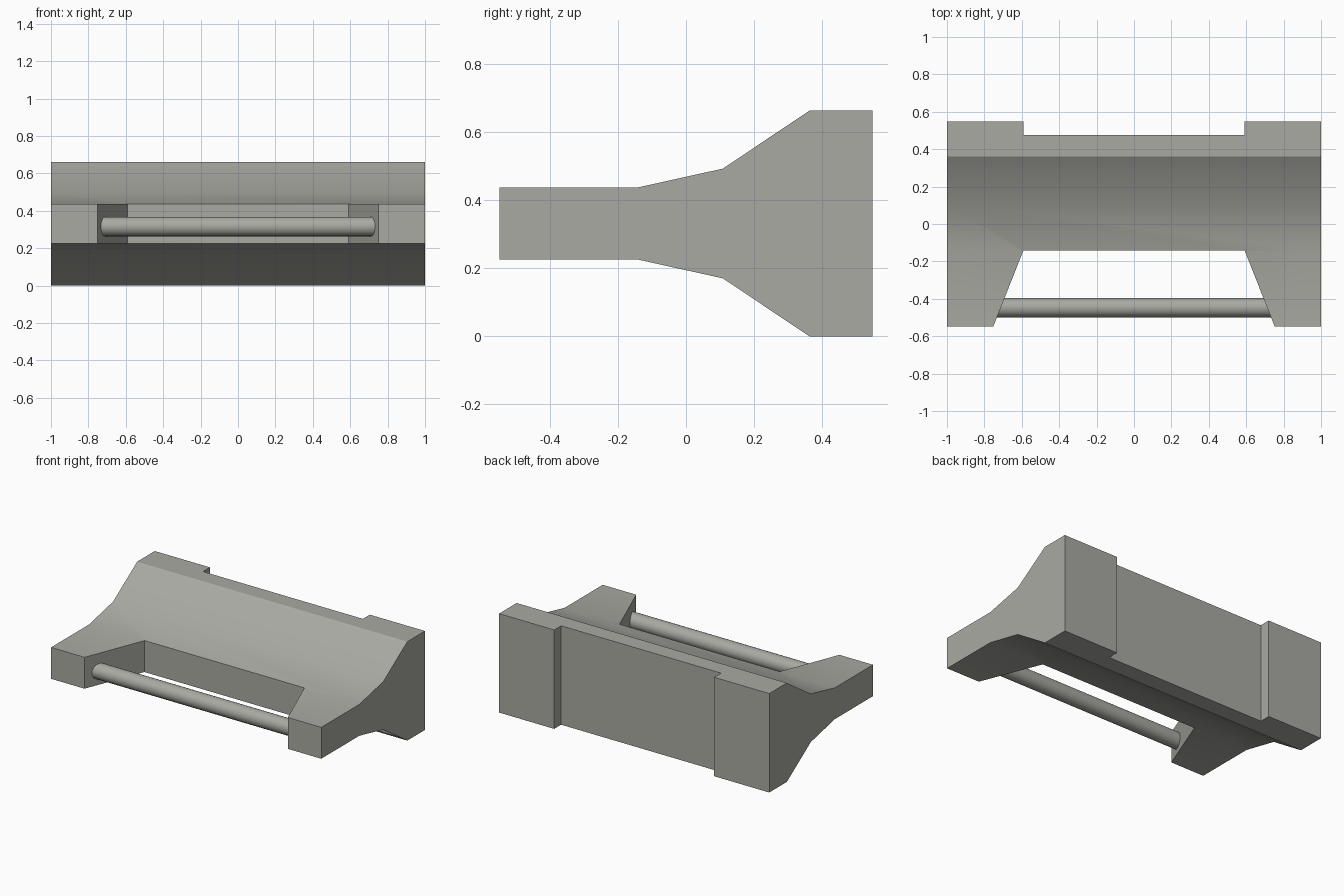
import bpy, bmesh, math
from mathutils import Vector

if "Cube" in bpy.data.objects:
    bpy.data.objects.remove(bpy.data.objects["Cube"])

grey = bpy.data.materials.new("warm_grey")
grey.diffuse_color = (0.40, 0.40, 0.365, 1)
grey.use_nodes = True
grey.node_tree.nodes["Principled BSDF"].inputs["Base Color"].default_value = grey.diffuse_color


def prism(name, points, vector):
    """Closed solid: a flat outline swept along a vector."""
    bm = bmesh.new()
    face = bm.faces.new([bm.verts.new(p) for p in points])
    swept = bmesh.ops.extrude_face_region(bm, geom=[face], use_keep_orig=True)
    verts = [g for g in swept["geom"] if isinstance(g, bmesh.types.BMVert)]
    bmesh.ops.translate(bm, verts=verts, vec=Vector(vector))
    bmesh.ops.recalc_face_normals(bm, faces=bm.faces)
    mesh = bpy.data.meshes.new(name)
    bm.to_mesh(mesh)
    bm.free()
    mesh.materials.append(grey)
    obj = bpy.data.objects.new(name, mesh)
    bpy.context.collection.objects.link(obj)
    return obj


def activate(obj):
    bpy.ops.object.select_all(action='DESELECT')
    obj.select_set(True)
    bpy.context.view_layer.objects.active = obj


def cut(obj, cutter):
    mod = obj.modifiers.new("cut", 'BOOLEAN')
    mod.operation, mod.solver, mod.object = 'DIFFERENCE', 'EXACT', cutter
    activate(obj)
    bpy.ops.object.modifier_apply(modifier=mod.name)
    bpy.data.objects.remove(cutter)


# Flared body: upper half of the side profile, mirrored about mid height
mid = 0.331
upper = [(-0.548, 0.436), (-0.145, 0.436), (0.108, 0.492), (0.362, 0.662), (0.548, 0.662)]
profile = upper + [(y, 2 * mid - z) for y, z in reversed(upper)]
body = prism("body", [(-1, y, z) for y, z in profile], (2, 0, 0))

# Tapered opening between the front arms
slope = (0.752 - 0.592) / (0.548 - 0.143)
x_out = 0.752 + 0.1 * slope
opening = [(-0.592, -0.143), (0.592, -0.143), (x_out, -0.648), (-x_out, -0.648)]
cut(body, prism("opening_cutter", [(x, y, -0.1) for x, y in opening], (0, 0, 1)))

# Shallow recess across the back
recess = [(-0.592, 0.475), (0.592, 0.475), (0.592, 0.7), (-0.592, 0.7)]
cut(body, prism("recess_cutter", [(x, y, -0.1) for x, y in recess], (0, 0, 1)))

# Round bar held between the arms
bpy.ops.mesh.primitive_cylinder_add(vertices=24, radius=0.052, depth=1.49,
                                    location=(0, -0.447, 0.316),
                                    rotation=(0, math.pi / 2, 0))
bar = bpy.context.object
bar.name = "cross_bar"
bar.data.materials.append(grey)

# Soft shading over the gentle bends, crisp corners elsewhere
for obj in (body, bar):
    activate(obj)
    bpy.ops.object.shade_smooth_by_angle(angle=math.radians(30))
